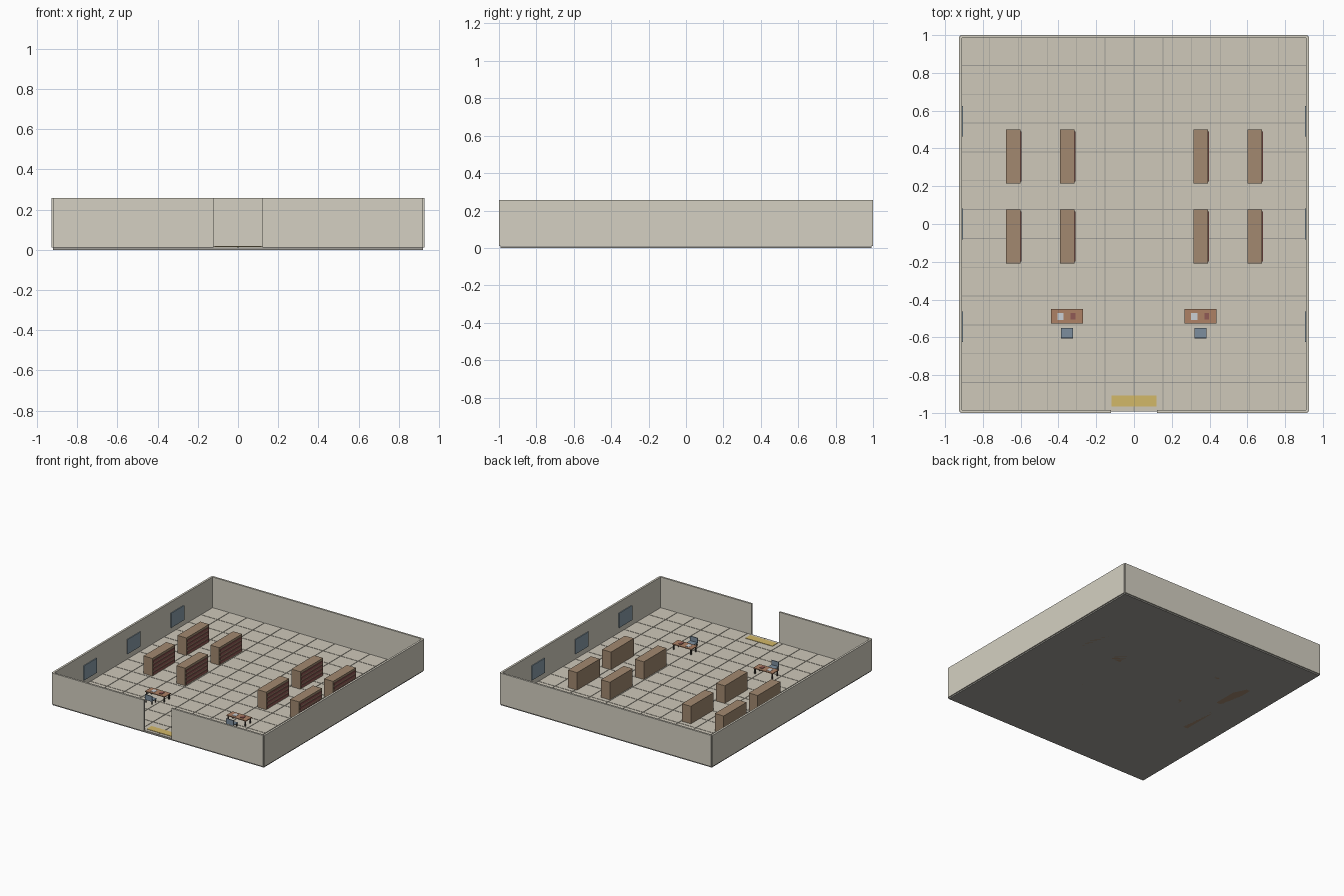
import bpy, bmesh
from mathutils import Matrix, Vector

if "Cube" in bpy.data.objects:
    bpy.data.objects.remove(bpy.data.objects["Cube"])


def material(name, rgb):
    m = bpy.data.materials.new(name)
    m.diffuse_color = (*rgb, 1)
    m.use_nodes = True
    m.node_tree.nodes["Principled BSDF"].inputs["Base Color"].default_value = m.diffuse_color
    return m


WALL = material("wall_paint", (0.66, 0.63, 0.54))
SLAB = material("slab_grey", (0.35, 0.34, 0.31))
TILE = material("tile_stone", (0.62, 0.58, 0.49))
WOOD = material("shelf_wood", (0.36, 0.25, 0.16))
BOOK = material("book_red", (0.28, 0.10, 0.09))
DESK = material("desk_wood", (0.42, 0.22, 0.13))
DARK = material("leg_dark", (0.07, 0.06, 0.05))
BLUE = material("chair_blue", (0.20, 0.27, 0.34))
PAPER = material("paper_white", (0.6, 0.63, 0.66))
GLASS = material("window_glass", (0.25, 0.34, 0.40))
MAT = material("mat_yellow", (0.65, 0.48, 0.14))


def boxes(name, mat, ranges):
    """One object from axis-aligned boxes given as (x0, x1, y0, y1, z0, z1)."""
    bm = bmesh.new()
    for x0, x1, y0, y1, z0, z1 in ranges:
        centre = Vector((x0 + x1, y0 + y1, z0 + z1)) / 2
        size = (x1 - x0, y1 - y0, z1 - z0, 1)
        bmesh.ops.create_cube(bm, size=1, matrix=Matrix.Translation(centre) @ Matrix.Diagonal(size))
    me = bpy.data.meshes.new(name)
    bm.to_mesh(me)
    bm.free()
    me.materials.append(mat)
    ob = bpy.data.objects.new(name, me)
    bpy.context.collection.objects.link(ob)
    return ob


# Floor slab and tiles
FX, FY, FLOOR = 0.919, 0.992, 0.015
boxes("floor_slab", SLAB, [(-FX, FX, -FY, FY, 0, 0.011)])
NX, NY, GAP = 12, 13, 0.002
tx, ty = 2 * FX / NX, 2 * FY / NY
boxes("floor_tiles", TILE, [
    (-FX + i * tx + GAP, -FX + (i + 1) * tx - GAP,
     -FY + j * ty + GAP, -FY + (j + 1) * ty - GAP, 0.010, FLOOR)
    for i in range(NX) for j in range(NY)])

# Walls, with the doorway in the front
Z0, Z1 = 0.010, 0.256
boxes("back_wall", WALL, [(-FX, FX, 0.985, 1.0, Z0, Z1)])
for side, label in ((-1, "left"), (1, "right")):
    a, b = sorted((side * 0.911, side * 0.927))
    boxes(label + "_wall", WALL, [(a, b, -FY, FY, Z0, Z1)])
    a, b = sorted((side * 0.121, side * FX))
    boxes(label + "_front_wall", WALL, [(a, b, -1.0, -0.985, Z0, Z1)])
    # Windows on the inner face of the side wall
    a, b = sorted((side * 0.905, side * 0.915))
    boxes(label + "_windows", GLASS, [(a, b, y - 0.081, y + 0.081, 0.057, 0.172)
                                      for y in (-0.543, 0, 0.543)])

# Door mat
boxes("door_mat", MAT, [(-0.118, 0.118, -0.967, -0.907, 0.013, 0.018)])

# Bookshelves with rows of books on the +x side
for x in (-0.639, -0.353, 0.353, 0.639):
    for y in (0.357, -0.066):
        boxes("bookshelf", WOOD, [(x - 0.039, x + 0.039, y - 0.142, y + 0.142, 0, 0.153)])
        boxes("book_rows", BOOK, [(x + 0.03, x + 0.043, y - 0.132, y + 0.132, z, z + 0.019)
                                  for z in (0.023, 0.054, 0.085, 0.116)])

# Desks with chairs behind them
for x in (-0.355, 0.353):
    y = -0.489
    boxes("desk_top", DESK, [(x - 0.085, x + 0.085, y - 0.038, y + 0.038, 0.056, 0.062)])
    boxes("desk_legs", DARK, [(x + sx - 0.004, x + sx + 0.004, y + sy - 0.004, y + sy + 0.004, 0.010, 0.057)
                              for sx in (-0.075, 0.075) for sy in (-0.03, 0.03)])
    boxes("desk_paper", PAPER, [(x - 0.05, x - 0.018, y - 0.019, y + 0.019, 0.061, 0.064)])
    boxes("desk_book", BOOK, [(x + 0.02, x + 0.045, y - 0.017, y + 0.017, 0.061, 0.066)])
    y = -0.578
    boxes("chair_seat", BLUE, [(x - 0.032, x + 0.032, y - 0.028, y + 0.028, 0.038, 0.044)])
    boxes("chair_back", BLUE, [(x - 0.032, x + 0.032, y - 0.028, y - 0.022, 0.042, 0.080)])
    boxes("chair_legs", DARK, [(x + sx - 0.003, x + sx + 0.003, y + sy - 0.003, y + sy + 0.003, 0.010, 0.039)
                               for sx in (-0.026, 0.026) for sy in (-0.022, 0.022)])
